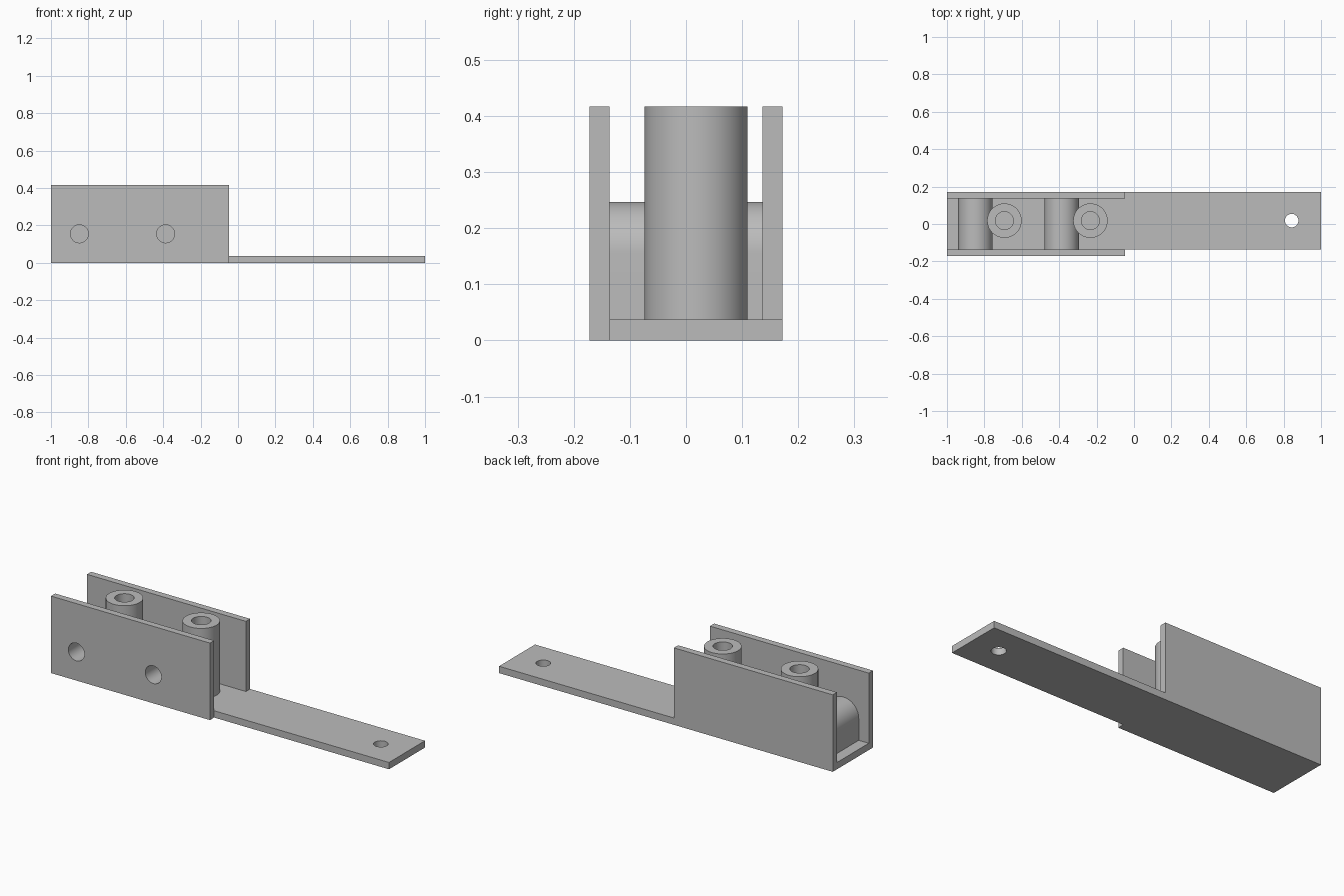
import bpy
import bmesh
import math
from mathutils import Matrix

if "Cube" in bpy.data.objects:
    bpy.data.objects.remove(bpy.data.objects["Cube"], do_unlink=True)

steel = bpy.data.materials.new("plain grey steel")
steel.use_nodes = True
GREY = (0.5, 0.5, 0.5, 1)
steel.diffuse_color = GREY
steel.node_tree.nodes["Principled BSDF"].inputs["Base Color"].default_value = GREY

HALF_LEN, PLATE_END = 1.0, -0.048
OUTER, INNER = 0.172, 0.136
THICK, TOP = 0.037, 0.417
MID_Y = (OUTER - INNER) / 2
RADIUS, BORE = 0.092, 0.048
AXLE_Z = 0.155


def extrude(name, points, vector):
    """Solid from a flat outline swept along a vector."""
    bm = bmesh.new()
    face = bm.faces.new([bm.verts.new(p) for p in points])
    swept = bmesh.ops.extrude_face_region(bm, geom=[face])["geom"]
    bmesh.ops.translate(bm, vec=vector, verts=[v for v in swept if isinstance(v, bmesh.types.BMVert)])
    bmesh.ops.recalc_face_normals(bm, faces=bm.faces)
    mesh = bpy.data.meshes.new(name)
    bm.to_mesh(mesh)
    bm.free()
    mesh.materials.append(steel)
    obj = bpy.data.objects.new(name, mesh)
    bpy.context.collection.objects.link(obj)
    return obj


def box(name, x0, x1, y0, y1, z0, z1):
    outline = [(x0, y0, z0), (x1, y0, z0), (x1, y1, z0), (x0, y1, z0)]
    return extrude(name, outline, (0, 0, z1 - z0))


def arc(radius, start, end, steps):
    for i in range(steps):
        a = start + (end - start) * i / (steps - 1)
        yield radius * math.cos(a), radius * math.sin(a)


def circle(radius, steps=64):
    return list(arc(radius, 0, math.tau, steps + 1))[:-1]


def upright(name, x, radius, z0, z1):
    outline = [(x + u, MID_Y + v, z0) for u, v in circle(radius)]
    return extrude(name, outline, (0, 0, z1 - z0))


def cross_pin(name, x):
    outline = [(x + u, -OUTER - 0.1, AXLE_Z + v) for u, v in circle(BORE)]
    return extrude(name, outline, (0, OUTER + INNER + 0.2, 0))


def cut(obj, cutter):
    """Drill the cutter out of the object and discard it."""
    cutter.hide_render = True
    mod = obj.modifiers.new("drill", "BOOLEAN")
    mod.operation, mod.solver, mod.object = "DIFFERENCE", "EXACT", cutter
    bpy.context.view_layer.objects.active = obj
    bpy.ops.object.modifier_apply(modifier=mod.name)
    bpy.data.objects.remove(cutter, do_unlink=True)


# Long base strip with a mounting hole
base = box("base_strip", -HALF_LEN, HALF_LEN, -INNER, OUTER, 0, THICK)
cut(base, upright("hole_cutter", 0.843, 0.036, -0.1, 0.1))

# Side plates; only the front one is drilled
front = box("front_plate", -HALF_LEN, PLATE_END, -OUTER, -INNER, 0, TOP)
back = box("back_plate", -HALF_LEN, PLATE_END, INNER, OUTER, THICK, TOP)

parts = [base, front, back]
for label, block_x, tube_x in (("outer", -0.848, -0.693), ("inner", -0.387, -0.233)):
    # Round-topped block across the channel, bored from the front
    profile = [(RADIUS, THICK - AXLE_Z)] + list(arc(RADIUS, 0, math.pi, 33)) + [(-RADIUS, THICK - AXLE_Z)]
    block = extrude(label + "_arched_block",
                    [(block_x + u, -INNER, AXLE_Z + v) for u, v in profile], (0, 2 * INNER, 0))
    for drilled in (front, block):
        cut(drilled, cross_pin("bore_cutter", block_x))
    # Upright tube standing on the base
    tube = upright(label + "_upright_tube", tube_x, RADIUS, THICK, TOP)
    cut(tube, upright("bore_cutter", tube_x, BORE, 0, TOP + 0.1))
    parts += [block, tube]

# Smooth the round walls and keep the edges crisp
bpy.ops.object.select_all(action="DESELECT")
for part in parts:
    part.select_set(True)
bpy.context.view_layer.objects.active = base
bpy.ops.object.shade_smooth_by_angle(angle=math.radians(30))
